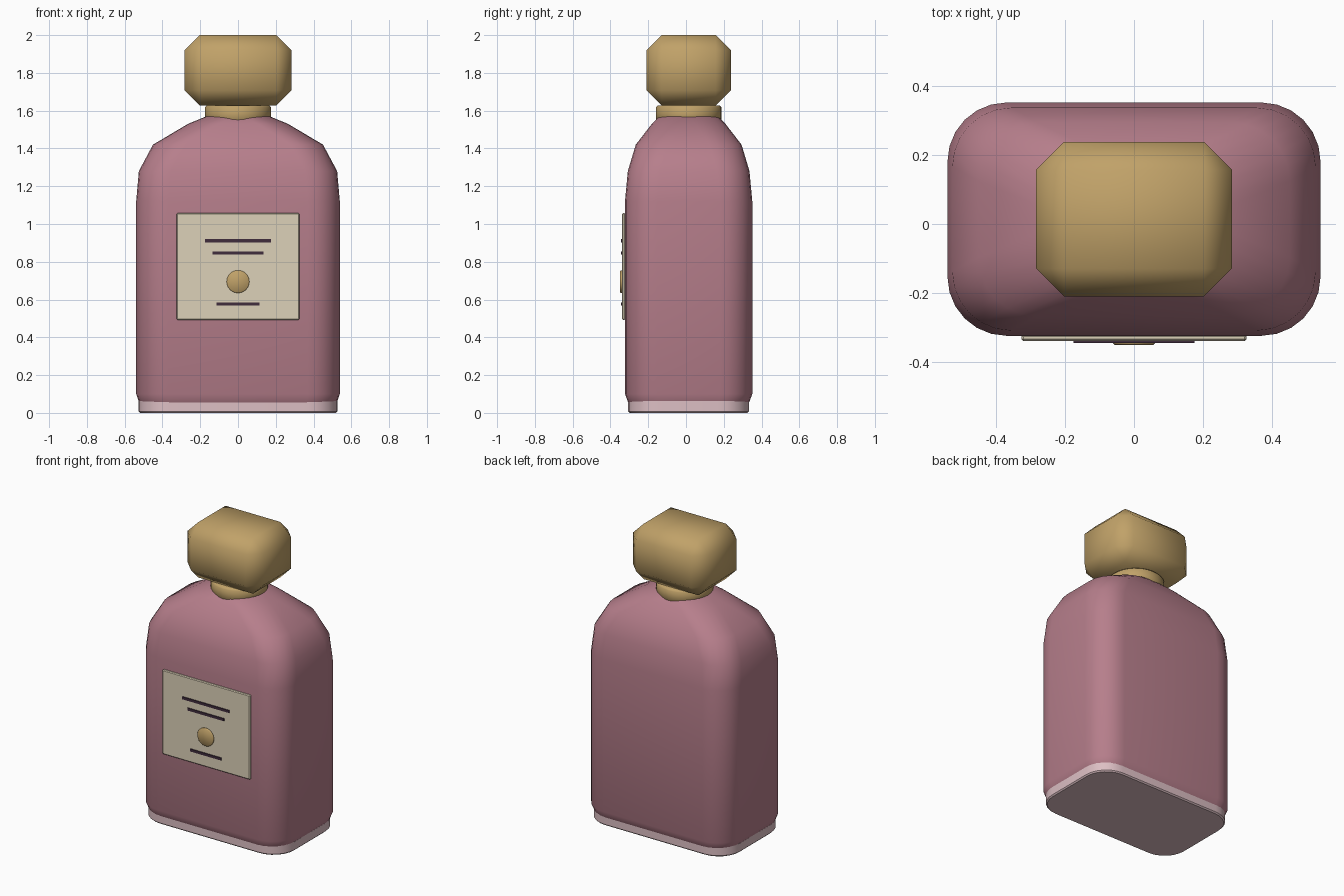
import bpy, bmesh, math
from mathutils import Matrix

if "Cube" in bpy.data.objects:
    bpy.data.objects.remove(bpy.data.objects["Cube"])

CY = 0.014  # depth centre of the bottle


def material(name, rgb):
    m = bpy.data.materials.new(name)
    m.diffuse_color = (*rgb, 1)
    m.use_nodes = True
    m.node_tree.nodes["Principled BSDF"].inputs["Base Color"].default_value = m.diffuse_color
    return m


PINK = material("pink glass", (0.47, 0.21, 0.26))
PALE = material("pale glass", (0.72, 0.52, 0.55))
GOLD = material("gold", (0.53, 0.36, 0.14))
CREAM = material("cream paper", (0.72, 0.64, 0.48))
INK = material("dark ink", (0.05, 0.025, 0.045))


def finish(name, bm, mat, angle=None):
    bmesh.ops.recalc_face_normals(bm, faces=bm.faces[:])
    me = bpy.data.meshes.new(name)
    bm.to_mesh(me)
    bm.free()
    me.materials.append(mat)
    ob = bpy.data.objects.new(name, me)
    bpy.context.collection.objects.link(ob)
    if angle:
        bpy.ops.object.select_all(action='DESELECT')
        ob.select_set(True)
        bpy.context.view_layer.objects.active = ob
        bpy.ops.object.shade_smooth_by_angle(angle=math.radians(angle))
    return ob


def loft(name, sections, mat, angle, n=6):
    """Stack rounded rectangles given as (z, half width, half depth, corner radius)."""
    bm = bmesh.new()
    rings = []
    for z, hx, hy, r in sections:
        ring = []
        for q, (sx, sy) in enumerate(((1, 1), (-1, 1), (-1, -1), (1, -1))):
            for i in range(n + 1):
                a = math.pi / 2 * (q + i / n)
                ring.append(bm.verts.new((sx * (hx - r) + r * math.cos(a),
                                          CY + sy * (hy - r) + r * math.sin(a), z)))
        rings.append(ring)
    k = len(rings[0])
    for a, b in zip(rings, rings[1:]):
        for i in range(k):
            j = (i + 1) % k
            bm.faces.new((a[i], a[j], b[j], b[i]))
    bm.faces.new(rings[0])
    bm.faces.new(rings[-1])
    return finish(name, bm, mat, angle)


def box(name, size, centre, mat, bevel=0, angle=None):
    bm = bmesh.new()
    bmesh.ops.create_cube(bm, size=1, matrix=Matrix.Translation(centre) @ Matrix.Diagonal((*size, 1)))
    if bevel:
        bmesh.ops.bevel(bm, geom=bm.edges[:], offset=bevel, segments=1, affect='EDGES', profile=0.5)
    return finish(name, bm, mat, angle)


def disc(name, radius, depth, matrix, mat, bevel, sides=32):
    bm = bmesh.new()
    bmesh.ops.create_cone(bm, cap_ends=True, segments=sides, radius1=radius, radius2=radius,
                          depth=depth, matrix=matrix)
    rims = [e for e in bm.edges if any(len(f.verts) > 4 for f in e.link_faces)]
    bmesh.ops.bevel(bm, geom=rims, offset=bevel, segments=1, affect='EDGES', profile=0.5)
    return finish(name, bm, mat, 50)


# Bottle body with sloping shoulders
loft("bottle_body", [(0.004, 0.50, 0.295, 0.15), (0.06, 0.525, 0.322, 0.16),
                     (0.10, 0.539, 0.337, 0.17), (1.12, 0.539, 0.337, 0.17),
                     (1.28, 0.525, 0.322, 0.17), (1.42, 0.45, 0.28, 0.17),
                     (1.53, 0.265, 0.195, 0.16), (1.575, 0.155, 0.15, 0.14),
                     (1.582, 0.12, 0.12, 0.115)], PINK, 60)

# Pale base plate
loft("base_plate", [(0.0, 0.518, 0.312, 0.15), (0.008, 0.526, 0.32, 0.158),
                    (0.062, 0.526, 0.32, 0.158), (0.07, 0.518, 0.312, 0.15)], PALE, 30)

# Neck collar and faceted cap
disc("neck_collar", 0.174, 0.09, Matrix.Translation((0, CY, 1.583)), GOLD, 0.01)
box("cap", (0.565, 0.446, 0.372), (0, CY, 1.814), GOLD, 0.08, 60)

# Front label with printed bars and a round seal
box("label", (0.65, 0.018, 0.565), (0, -0.329, 0.775), CREAM, 0.005)
for i, (half, z) in enumerate(((0.175, 0.911), (0.135, 0.846), (0.114, 0.577))):
    box(f"label_bar_{i + 1}", (2 * half, 0.008, 0.017), (0, -0.34, z), INK)
disc("label_seal", 0.06, 0.014,
     Matrix.Translation((0, -0.342, 0.695)) @ Matrix.Rotation(math.pi / 2, 4, 'X'), GOLD, 0.004)
